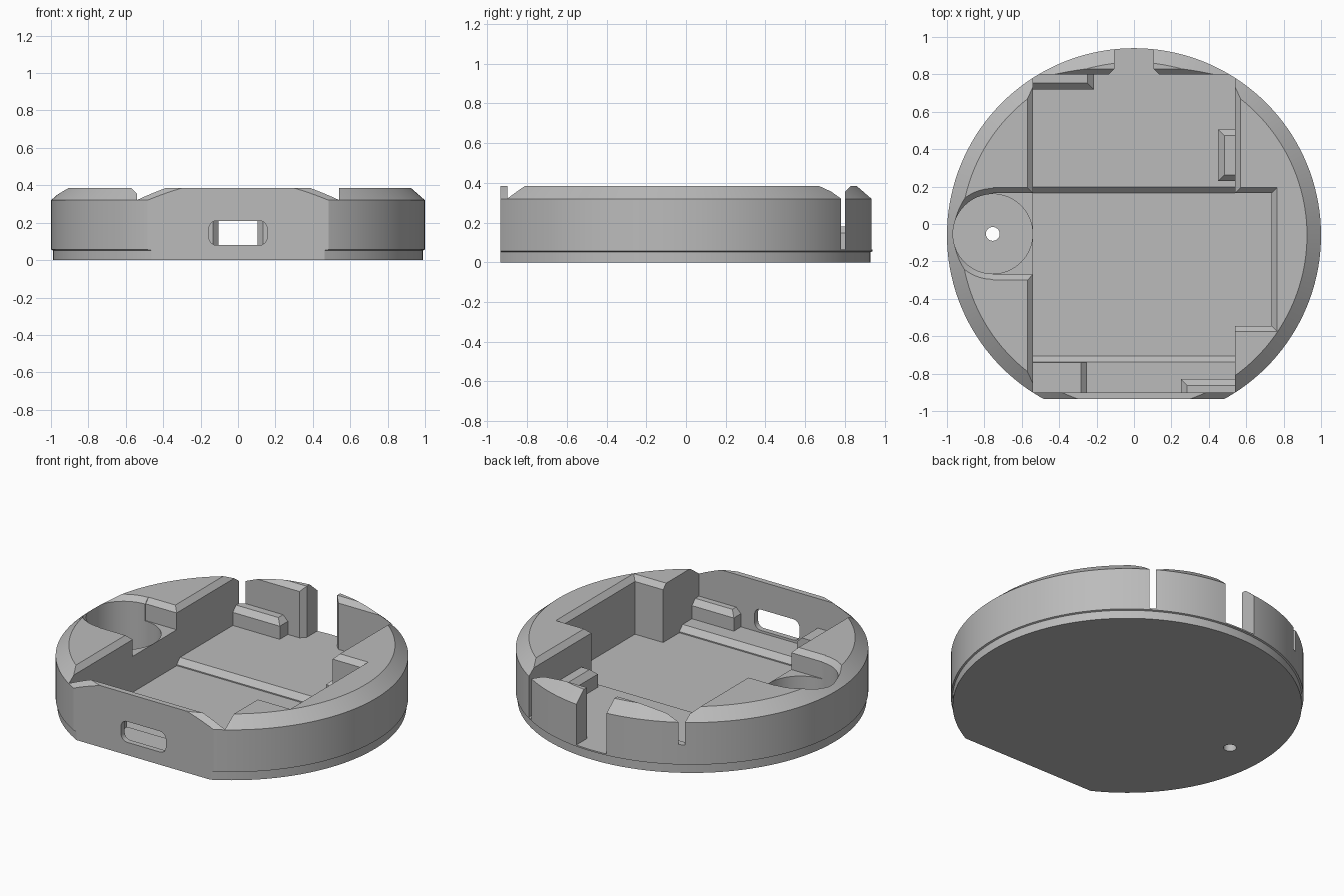
import bpy, bmesh, math

if "Cube" in bpy.data.objects:
    bpy.data.objects.remove(bpy.data.objects["Cube"])

TOP, RIM, FLOOR, WELL = 0.385, 0.355, 0.065, 0.025
CY = -0.06  # centre of the round body in y

grey = bpy.data.materials.new("light_grey")
grey.diffuse_color = (0.5, 0.5, 0.5, 1)
grey.use_nodes = True
grey.node_tree.nodes["Principled BSDF"].inputs["Base Color"].default_value = grey.diffuse_color


def loft(name, rings):
    """Closed solid through a stack of rings with equal point counts."""
    bm = bmesh.new()
    vs = [[bm.verts.new(p) for p in ring] for ring in rings]
    n = len(vs[0])
    for a, b in zip(vs, vs[1:]):
        for i in range(n):
            j = (i + 1) % n
            bm.faces.new((a[i], a[j], b[j], b[i]))
    bm.faces.new(vs[0][::-1])
    bm.faces.new(vs[-1])
    bmesh.ops.recalc_face_normals(bm, faces=bm.faces)
    me = bpy.data.meshes.new(name)
    bm.to_mesh(me)
    bm.free()
    ob = bpy.data.objects.new(name, me)
    bpy.context.collection.objects.link(ob)
    me.materials.append(grey)
    return ob


def lathe(name, x, y, profile, n):
    return loft(name, [[(x + r * math.cos(2 * math.pi * i / n),
                         y + r * math.sin(2 * math.pi * i / n), z)
                        for i in range(n)] for r, z in profile])


def box(name, x0, x1, y0, y1, layers, sides="LRFB"):
    """Box through (z, offset) layers; the offset moves only the named sides."""
    rings = []
    for z, o in layers:
        a, b = x0 - o * ("L" in sides), x1 + o * ("R" in sides)
        c, d = y0 - o * ("F" in sides), y1 + o * ("B" in sides)
        rings.append([(a, c, z), (b, c, z), (b, d, z), (a, d, z)])
    return loft(name, rings)


def boolean(ob, other, op="DIFFERENCE"):
    m = ob.modifiers.new("cut", "BOOLEAN")
    m.operation, m.solver, m.object = op, "EXACT", other
    bpy.context.view_layer.objects.active = ob
    bpy.ops.object.modifier_apply(modifier=m.name)
    bpy.data.objects.remove(other, do_unlink=True)


def pocket(z0):  # layers of a pocket whose rim is chamfered at 45 degrees
    return [(z0, 0), (RIM, 0), (RIM + 0.1, 0.1)]


def block(z1):  # layers of a retaining block with a chamfered top
    return [(0.0, 0), (z1 - 0.033, 0), (z1, -0.033)]


# round body: recessed foot, bevelled top edge, flat front
body = lathe("case_body", 0, CY, [(0.99, 0), (0.99, 0.052), (1, 0.056),
                                  (1, 0.32), (0.925, TOP)], 144)
boolean(body, box("flat_cut", -2, 2, -2, -0.935, [(-1, 0), (1, 0)]))

# main cavity, with the retaining blocks left standing inside it
cavity = box("cavity", -0.54, 0.54, -0.9, 0.8, pocket(FLOOR), "LB")
boolean(cavity, box("cavity_right", 0, 0.54, 0.1, 0.8, pocket(FLOOR), "RB"), "UNION")
for args in [("back_block", -0.8, -0.215, 0.72, 1.0, block(0.18), "RF"),
             ("right_block", 0.45, 0.8, 0.23, 0.505, block(0.18), "LFB"),
             ("front_left_block", -0.8, -0.25, -1.1, -0.74, block(0.2), "R"),
             ("front_right_block", 0.25, 0.8, -1.1, -0.83, block(0.18), "LB")]:
    boolean(cavity, box(*args))
boolean(body, cavity)

# side bay and the shallow well in the floor
boolean(body, box("side_bay", 0.1, 0.735, -0.545, 0.165, pocket(WELL), "RFB"))
boolean(body, box("floor_well", -0.54, 0.54, -0.705, 0.165,
                  [(WELL, 0), (FLOOR - 0.033, 0), (FLOOR + 0.005, 0.038)], "FB"))

# round pocket on the left, its channel to the cavity and its small hole
boolean(body, box("channel", -0.755, -0.5, -0.27, 0.165, pocket(0.25), "FB"))
boolean(body, lathe("round_pocket", -0.755, -0.053,
                    [(0.213, 0.05), (0.213, RIM), (0.313, RIM + 0.1)], 64))
boolean(body, lathe("hole", -0.755, -0.053, [(0.037, -0.1), (0.037, 0.2)], 32))

# notch through the back wall
notch = [(-0.155, 0.78), (0.155, 0.78), (0.105, 0.83), (0.105, 1.2),
         (-0.105, 1.2), (-0.105, 0.83)]
boolean(body, loft("notch", [[(x, y, z) for x, y in notch] for z in (FLOOR, 1)]))

# rounded port through the front wall
port = []
for cx, cz, a0 in [(0.115, 0.17, 0), (-0.115, 0.17, 90),
                   (-0.115, 0.12, 180), (0.115, 0.12, 270)]:
    for k in range(7):
        a = math.radians(a0 + 15 * k)
        port.append((cx + 0.04 * math.cos(a), cz + 0.04 * math.sin(a)))
boolean(body, loft("port", [[(x, y, z) for x, z in port] for y in (-1.1, -0.88)]))

# smooth the round walls, keep the edges sharp
bpy.ops.object.select_all(action="DESELECT")
body.select_set(True)
bpy.context.view_layer.objects.active = body
bpy.ops.object.shade_smooth_by_angle(angle=math.radians(20))
